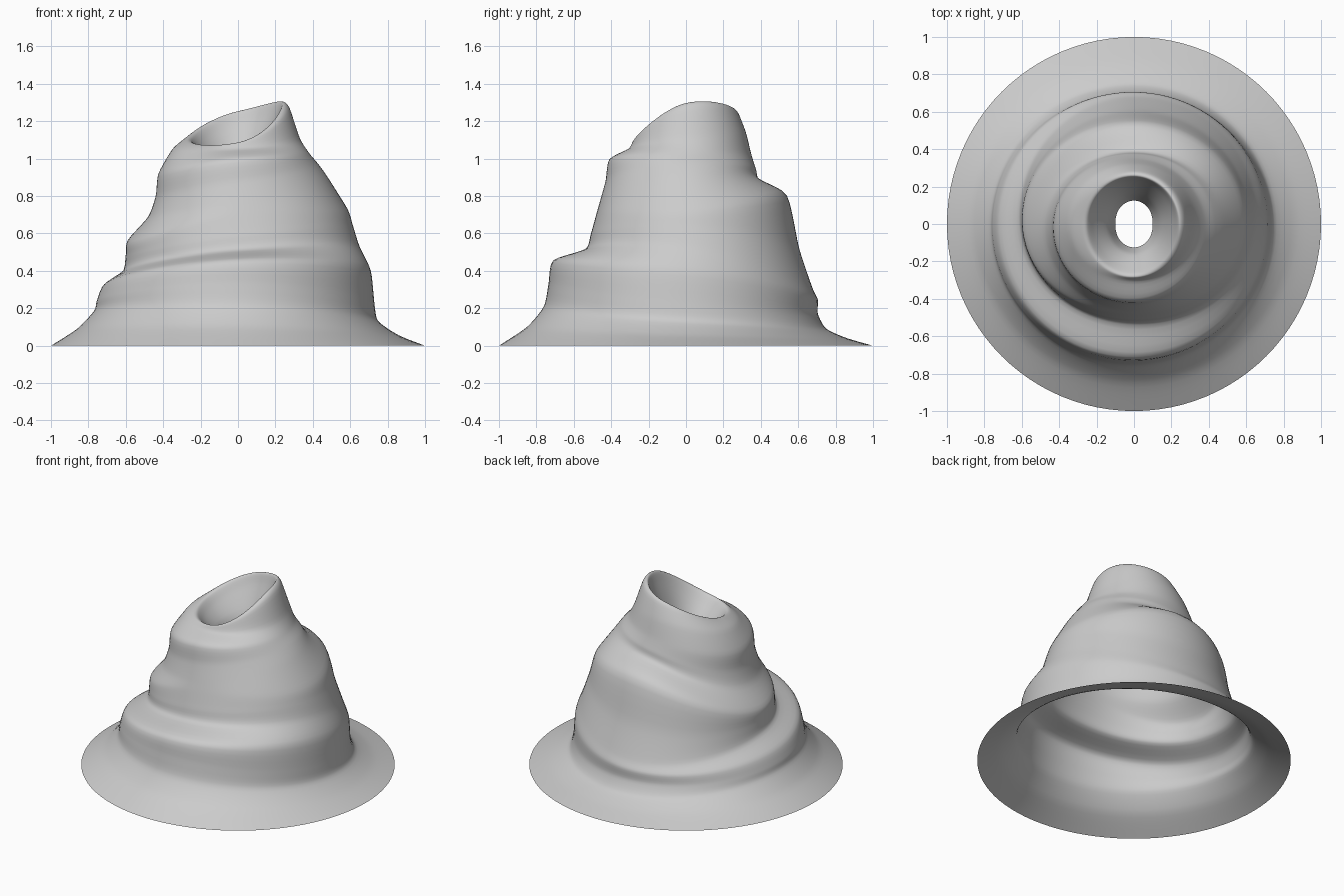
import bpy, bmesh, math

if "Cube" in bpy.data.objects:
    bpy.data.objects.remove(bpy.data.objects["Cube"])

# Ring stations from base to funnel hole: (r, z) at front, right, back, left
ROWS = [
    [(1.0, 0), (1.0, 0), (1.0, 0), (1.0, 0)],                   # brim edge
    [(.85, .10), (.86, .055), (.86, .04), (.86, .09)],
    [(.76, .21), (.75, .13), (.75, .09), (.77, .185)],
    [(.735, .33), (.73, .22), (.705, .17), (.755, .24)],
    [(.71, .455), (.71, .40), (.705, .245), (.72, .32)],        # first fold lip
    [(.54, .51), (.65, .53), (.675, .31), (.615, .40)],         # first fold foot
    [(.51, .59), (.615, .64), (.605, .52), (.60, .48)],
    [(.48, .70), (.585, .73), (.54, .80), (.59, .56)],          # second fold lip
    [(.46, .77), (.48, .90), (.395, .88), (.48, .69)],          # second fold foot
    [(.43, .88), (.43, .97), (.375, .94), (.44, .80)],
    [(.41, .995), (.38, 1.03), (.35, 1.02), (.425, .92)],       # third fold lip
    [(.31, 1.05), (.33, 1.11), (.32, 1.14), (.35, 1.05)],       # neck foot
    [(.285, 1.085), (.275, 1.27), (.28, 1.24), (.28, 1.10)],    # rim outside
    [(.265, 1.08), (.24, 1.295), (.255, 1.25), (.25, 1.10)],    # rim crest
    [(.23, 1.04), (.21, 1.22), (.23, 1.18), (.21, 1.05)],
    [(.16, .95), (.14, 1.03), (.16, 1.01), (.14, .96)],
    [(.125, .85), (.10, .86), (.125, .86), (.10, .85)],         # funnel hole
]
SEG, SUB = 96, 5


def spline(a, b, c, d, t, k=0.5):
    """Cubic through b and c, with tangent strength k."""
    m0, m1 = k * (c - a), k * (d - b)
    return ((2*t**3 - 3*t**2 + 1) * b + (t**3 - 2*t**2 + t) * m0
            + (3*t**2 - 2*t**3) * c + (t**3 - t**2) * m1)


def around(row, u):
    """Sample a ring at u quarter turns from the front."""
    i, t = int(u) % 4, u % 1
    q = [row[(i + o) % 4] for o in (-1, 0, 1, 2)]
    return [spline(*(p[k] for p in q), t) for k in (0, 1)]


def column(u):
    """Smooth profile from brim to funnel at one direction."""
    pts = [around(r, u) for r in ROWS]
    n = len(pts)
    out = []
    for i in range(n - 1):
        q = [pts[max(0, min(n - 1, i + o))] for o in (-1, 0, 1, 2)]
        for s in range(SUB):
            out.append([spline(*(p[k] for p in q), s / SUB, 0.36) for k in (0, 1)])
    out.append(pts[-1])
    return out


# Folded cone shell
bm = bmesh.new()
grid = []
for j in range(SEG):
    u = 4 * j / SEG
    ang = u * math.pi / 2 - math.pi / 2
    grid.append([bm.verts.new((r * math.cos(ang), r * math.sin(ang), max(0, z)))
                 for r, z in column(u)])
for j in range(SEG):
    a, b = grid[j], grid[(j + 1) % SEG]
    for i in range(len(a) - 1):
        f = bm.faces.new((a[i], b[i], b[i + 1], a[i + 1]))
        f.smooth = True
mesh = bpy.data.meshes.new("folded_cone")
bm.to_mesh(mesh)
bm.free()
cone = bpy.data.objects.new("folded_cone", mesh)
bpy.context.collection.objects.link(cone)
